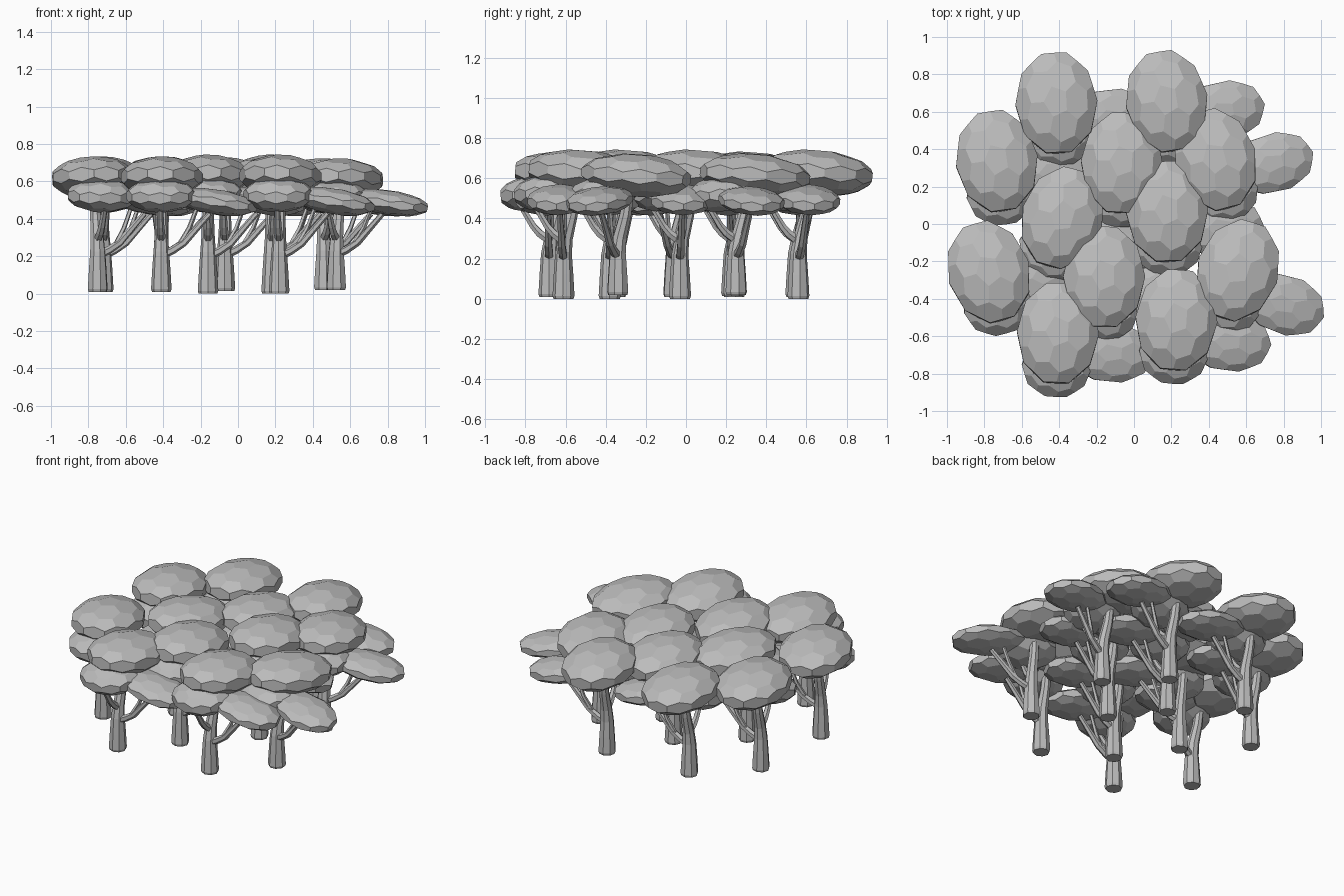
import bpy, bmesh, math
from mathutils import Vector, Matrix

cube = bpy.data.objects.get("Cube")
if cube:
    bpy.data.objects.remove(cube, do_unlink=True)

grey = bpy.data.materials.new("plain_grey")
grey.use_nodes = True
COLOR = (0.5, 0.5, 0.5, 1)
grey.diffuse_color = COLOR
grey.node_tree.nodes["Principled BSDF"].inputs["Base Color"].default_value = COLOR


def finish(bm, name):
    bmesh.ops.recalc_face_normals(bm, faces=bm.faces)
    mesh = bpy.data.meshes.new(name)
    bm.to_mesh(mesh)
    bm.free()
    mesh.materials.append(grey)
    return mesh


def tube(name, path, sides=8):
    """Closed limb through (point, radius) pairs."""
    bm = bmesh.new()
    pts = [Vector(p) for p, r in path]
    rings = []
    for i, (p, r) in enumerate(path):
        along = pts[min(i + 1, len(pts) - 1)] - pts[max(i - 1, 0)]
        turn = Vector((0, 0, 1)).rotation_difference(along)
        rings.append([bm.verts.new(pts[i] + turn @ Vector((
            r * math.cos(math.tau * k / sides), r * math.sin(math.tau * k / sides), 0)))
            for k in range(sides)])
    for a, b in zip(rings, rings[1:]):
        for k in range(sides):
            n = (k + 1) % sides
            bm.faces.new((a[k], a[n], b[n], b[k]))
    bm.faces.new(rings[0])
    bm.faces.new(rings[-1])
    return finish(bm, name)


def foliage(name, centre, size, tilt=0, axis='X', taper=0):
    """Ellipsoid of five- and six-sided facets, optionally narrowing toward -x."""
    ico = bmesh.new()
    bmesh.ops.create_icosphere(ico, subdivisions=2, radius=1)
    corners = [f.calc_center_median().normalized() for f in ico.faces]
    ico.free()
    bm = bmesh.new()
    for c in corners:
        bm.verts.new(c)
    bmesh.ops.convex_hull(bm, input=bm.verts)
    bmesh.ops.dissolve_limit(bm, angle_limit=math.radians(8), verts=bm.verts, edges=bm.edges)
    for v in bm.verts:
        f = 1 - taper * (1 - v.co.x) / 2
        v.co.y *= f
        v.co.z *= f
    bmesh.ops.transform(bm, verts=bm.verts, matrix=(
        Matrix.Translation(centre) @ Matrix.Rotation(math.radians(tilt), 4, axis)
        @ Matrix.Diagonal((*size, 1))))
    return finish(bm, name)


# Shared parts of one tree, around the foot of its trunk
parts = [
    tube("trunk", [((0, 0, 0), .05), ((0, 0, .015), .055), ((0, 0, .12), .049),
                   ((0, 0, .22), .042), ((0, .01, .3), .036),
                   ((0, .04, .42), .031), ((0, .06, .56), .027)]),
    tube("side_branch", [((0, 0, .2), .024), ((.06, 0, .228), .022),
                         ((.12, 0, .268), .02), ((.26, 0, .43), .015)], 6),
    tube("side_twig", [((.1, 0, .26), .014), ((.15, .015, .35), .013),
                       ((.19, .02, .46), .011)], 5),
    tube("front_branch", [((0, .01, .28), .024), ((0, -.05, .325), .022),
                          ((0, -.08, .36), .019), ((0, -.14, .46), .015)], 6),
    foliage("top_foliage", (0, .097, .628), (.223, .284, .115), -4.5),
    foliage("side_foliage", (.275, 0, .497), (.245, .178, .077), 9, 'Y', .2),
    foliage("front_foliage", (0, -.078, .53), (.19, .175, .094), 6),
]

# Grove: x, y, base height, turn in degrees; raised trees are shorter
MIDDLE = .37
grove = [
    (-.41, .55, .01, 3), (.19, .56, .0, 9),
    (-.72, .24, .01, 8), (-.07, .23, .015, -3), (.46, .25, .02, 15),
    (-.41, -.06, .01, -16), (.18, -.03, .0, 2),
    (-.75, -.35, .01, 16), (-.16, -.38, .0, 0), (.525, -.34, .02, -18),
    (-.41, -.68, .01, -2), (.22, -.61, .0, -4),
]
for number, (x, y, z, turn) in enumerate(grove, 1):
    for mesh in parts:
        ob = bpy.data.objects.new(f"{mesh.name}_{number}", mesh)
        ob.location = (x, y, z)
        ob.rotation_euler.z = math.radians(turn)
        ob.scale.z = 1 - z / MIDDLE
        bpy.context.collection.objects.link(ob)
